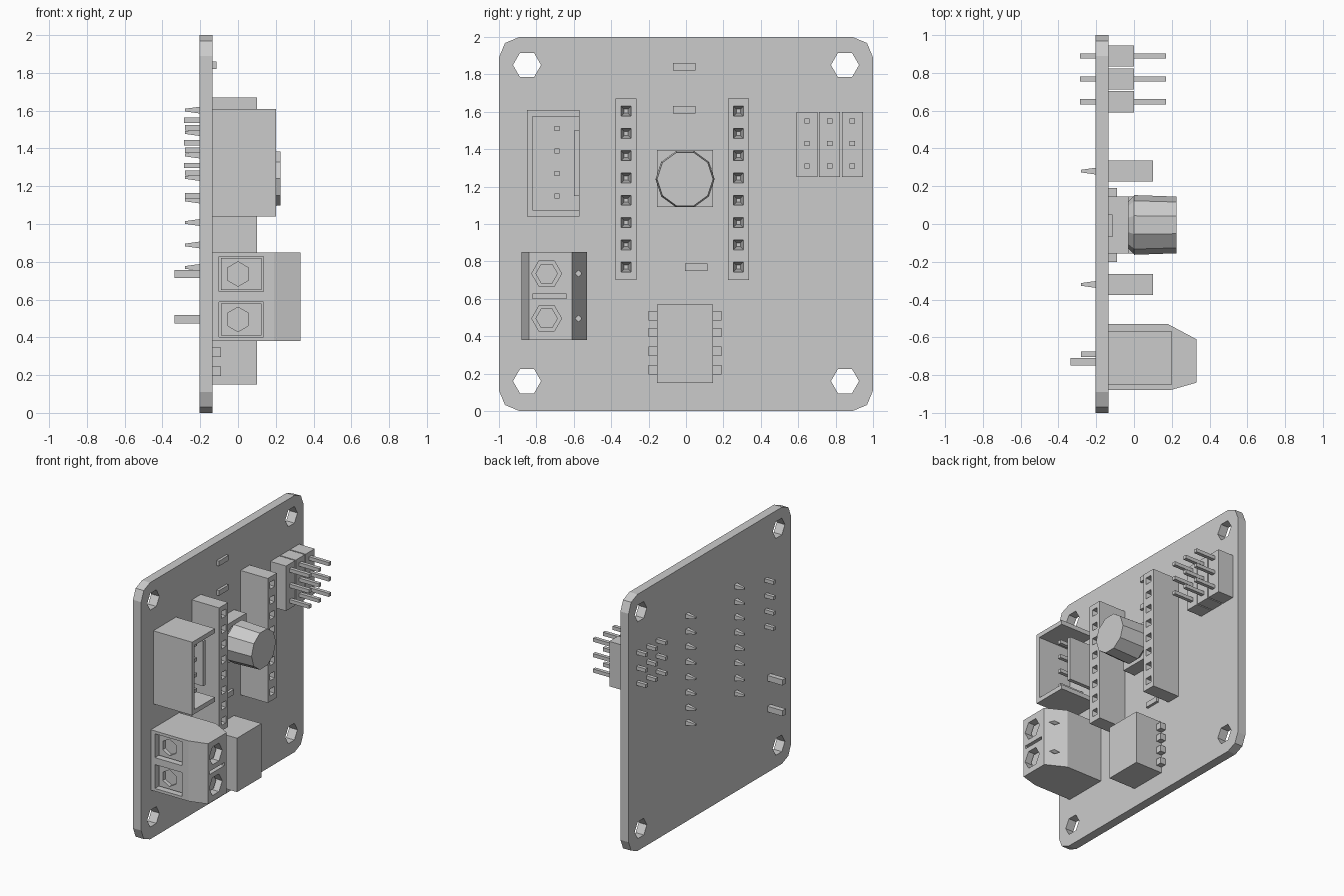
import bpy, bmesh, math
from mathutils import Matrix, Vector

cube = bpy.data.objects.get("Cube")
if cube:
    bpy.data.objects.remove(cube)

grey = bpy.data.materials.new("light grey")
grey.use_nodes = True
grey.diffuse_color = (0.6, 0.6, 0.6, 1)
grey.node_tree.nodes["Principled BSDF"].inputs["Base Color"].default_value = (0.6, 0.6, 0.6, 1)

BACK, FACE = -0.205, -0.135      # the two sides of the board


def finish(bm, name):
    bmesh.ops.recalc_face_normals(bm, faces=bm.faces)
    mesh = bpy.data.meshes.new(name)
    bm.to_mesh(mesh)
    bm.free()
    mesh.materials.append(grey)
    obj = bpy.data.objects.new(name, mesh)
    bpy.context.collection.objects.link(obj)
    return obj


def add_box(bm, x, y, z):
    """Box from (low, high) ranges."""
    mid = [(a + b) / 2 for a, b in (x, y, z)]
    size = [b - a for a, b in (x, y, z)]
    mat = Matrix.Translation(mid) @ Matrix.Diagonal((*size, 1))
    return bmesh.ops.create_cube(bm, size=1, matrix=mat)["verts"]


def add_rod(bm, x, y, z, r, sides, r2=None, axis="Y", turn=0.0):
    """Prism or cone along x (axis Y rotation) over the range x."""
    mat = (Matrix.Translation((sum(x) / 2, y, z)) @ Matrix.Rotation(math.pi / 2, 4, axis)
           @ Matrix.Rotation(turn, 4, "Z"))
    bmesh.ops.create_cone(bm, cap_ends=True, segments=sides, radius1=r,
                          radius2=r if r2 is None else r2, depth=x[1] - x[0], matrix=mat)


def boxes(name, items):
    bm = bmesh.new()
    for item in items:
        add_box(bm, *item)
    return finish(bm, name)


def span(c, half):
    return (c - half, c + half)


def carve(obj, bm):
    """Subtract the cutter mesh and bake the result."""
    cutter = finish(bm, "cutter")
    cutter.hide_render = True
    mod = obj.modifiers.new("cut", "BOOLEAN")
    mod.operation, mod.solver, mod.object = "DIFFERENCE", "EXACT", cutter
    bpy.context.view_layer.update()
    baked = bpy.data.meshes.new_from_object(obj.evaluated_get(bpy.context.evaluated_depsgraph_get()))
    obj.modifiers.clear()
    obj.data = baked
    bpy.data.objects.remove(cutter)


# Board with clipped corners and four mounting holes
bm = bmesh.new()
add_box(bm, (BACK, FACE), (-1, 1), (0, 2))
corners = [e for e in bm.edges if abs(e.verts[0].co.x - e.verts[1].co.x) > 0.01]
bmesh.ops.bevel(bm, geom=corners, offset=0.11, segments=2, profile=0.5, affect="EDGES")
board = finish(bm, "circuit_board")
bm = bmesh.new()
for y in (-0.85, 0.85):
    for z in (0.16, 1.85):
        add_rod(bm, (-0.3, 0), y, z, 0.075, 6)
carve(board, bm)

# Two long socket strips with square openings and pins through the board
pitch = [0.77 + 0.119 * i for i in range(8)]
for side, y in (("right", -0.32), ("left", 0.28)):
    strip = boxes("socket_strip_" + side, [((FACE, 0.10), span(y, 0.056), (0.70, 1.67))])
    bm = bmesh.new()
    for z in pitch:
        add_rod(bm, (0.0, 0.11), y, z, 0.015, 4, 0.04, turn=math.pi / 4)
    carve(strip, bm)
    bm = bmesh.new()
    for z in pitch:
        add_rod(bm, (-0.28, BACK + 0.01), y, z, 0.01, 4, 0.027, turn=math.pi / 4)
    finish(bm, "socket_pins_" + side)

# Three pin headers of three pins each
for i in range(3):
    y = 0.647 + 0.121 * i
    boxes("pin_header_%d" % (i + 1), [((FACE, 0.0), span(y, 0.056), (1.25, 1.60))])
    boxes("header_pins_%d" % (i + 1),
          [((-0.285, 0.17), span(y, 0.014), span(z, 0.014)) for z in (1.31, 1.43, 1.55)])

# Open plug shell with a slotted inner side, and its four pins
boxes("plug_shell", [
    ((FACE, 0.20), (-0.85, -0.82), (1.04, 1.61)),
    ((FACE, 0.20), (-0.82, -0.57), (1.04, 1.075)),
    ((FACE, 0.20), (-0.82, -0.57), (1.575, 1.61)),
    ((FACE, -0.09), (-0.82, -0.57), (1.075, 1.575)),
    ((-0.09, 0.12), (-0.60, -0.57), (1.15, 1.50)),
])
boxes("plug_pins", [((-0.28, 0.12), span(-0.69, 0.014), span(1.15 + 0.12 * i, 0.014))
                    for i in range(4)])

# Two-way screw terminal: extruded profile
bm = bmesh.new()
profile = [(FACE, -0.53), (0.18, -0.53), (0.33, -0.61), (0.33, -0.84), (0.19, -0.88), (FACE, -0.88)]
base = bm.faces.new([bm.verts.new((x, y, 0.38)) for x, y in profile])
top = bmesh.ops.extrude_face_region(bm, geom=[base])["geom"]
bmesh.ops.translate(bm, vec=Vector((0, 0, 0.47)),
                    verts=[v for v in top if isinstance(v, bmesh.types.BMVert)])
terminal = finish(bm, "screw_terminal")
ways = (0.495, 0.735)
bm = bmesh.new()
for z in ways:
    add_box(bm, (-0.10, 0.135), (-0.95, -0.80), span(z, 0.093))      # wire entry
    add_rod(bm, (0.25, 0.40), -0.745, z, 0.08, 6)                    # screw well
    add_rod(bm, (0.20, 0.40), -0.575, z, 0.018, 4)                   # probe hole
add_box(bm, (0.30, 0.40), (-0.82, -0.64), span(0.615, 0.012))        # divider slot
carve(terminal, bm)

# Screws, wire clamps and legs of the terminal
for i, z in enumerate(ways):
    bm = bmesh.new()
    add_rod(bm, (0.24, 0.29), -0.745, z, 0.06, 6)
    finish(bm, "terminal_screw_%d" % (i + 1))
    clamp = boxes("wire_clamp_%d" % (i + 1), [((-0.09, 0.125), (-0.845, -0.79), span(z, 0.085))])
    bm = bmesh.new()
    bmesh.ops.create_cone(bm, cap_ends=True, segments=6, radius1=0.065, radius2=0.065, depth=0.06,
                          matrix=Matrix.Translation((0, -0.845, z)) @ Matrix.Rotation(math.pi / 2, 4, "X"))
    carve(clamp, bm)
boxes("terminal_legs", [((-0.335, -0.10), span(-0.73, 0.02), span(z, 0.022)) for z in ways])

# Round can on a square foot
boxes("can_foot", [((FACE, -0.03), (-0.155, 0.145), (1.09, 1.395))])
bm = bmesh.new()
add_rod(bm, (-0.03, 0.0), -0.005, 1.24, 0.125, 10, 0.155)
add_rod(bm, (0.0, 0.225), -0.005, 1.24, 0.158, 10, 0.15)
finish(bm, "can_body")

# Block chip with low side leads
boxes("block_chip", [((FACE, 0.10), (-0.155, 0.145), (0.15, 0.57))])
boxes("chip_leads", [((FACE, -0.09), (-0.20, 0.19), span(z, 0.025))
                     for z in (0.22, 0.32, 0.42, 0.51)])

# Small flat parts lying on the board
boxes("small_parts", [((FACE, -0.115), span(y, 0.06), span(z, 0.02))
                      for y, z in ((-0.01, 1.84), (-0.01, 1.61), (0.055, 0.77))])
